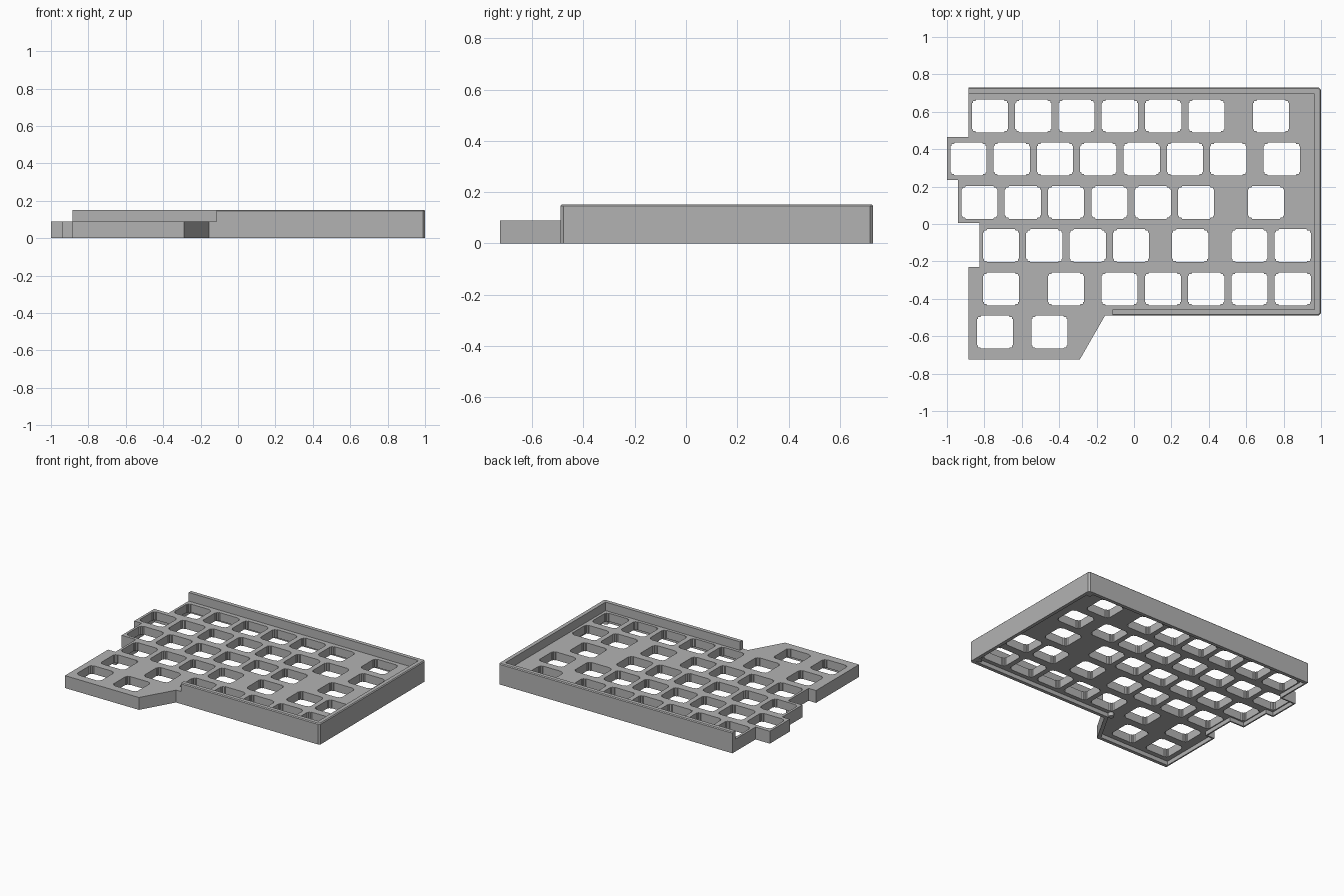
import bpy, bmesh, math

if "Cube" in bpy.data.objects:
    bpy.data.objects.remove(bpy.data.objects["Cube"])

grey = bpy.data.materials.new("case_grey")
grey.diffuse_color = (0.45, 0.45, 0.45, 1)
grey.use_nodes = True
grey.node_tree.nodes["Principled BSDF"].inputs["Base Color"].default_value = grey.diffuse_color


def add_prisms(bm, loop, z0, z1):
    """Extrude a closed outline between two heights."""
    face = bm.faces.new([bm.verts.new((x, y, z0)) for x, y in loop])
    new = bmesh.ops.extrude_face_region(bm, geom=[face])["geom"]
    for v in new:
        if isinstance(v, bmesh.types.BMVert):
            v.co.z = z1


def make_object(name, bm):
    bmesh.ops.recalc_face_normals(bm, faces=bm.faces[:])
    mesh = bpy.data.meshes.new(name)
    bm.to_mesh(mesh)
    bm.free()
    mesh.materials.append(grey)
    obj = bpy.data.objects.new(name, mesh)
    bpy.context.collection.objects.link(obj)
    return obj


def cut(target, cutter):
    mod = target.modifiers.new("cut", "BOOLEAN")
    mod.operation = "DIFFERENCE"
    mod.solver = "EXACT"
    mod.object = cutter
    bpy.context.view_layer.objects.active = target
    bpy.ops.object.modifier_apply(modifier=mod.name)
    bpy.data.objects.remove(cutter)


# Staggered plate outline; l is the inset on left edges, m elsewhere
def outline(l, m):
    c = 0.012
    return [(-.885 + l, .73 - m), (1 - m - c, .73 - m), (1 - m, .73 - m - c),
            (1 - m, -.49 + m + c), (1 - m - c, -.49 + m),
            (-.155 - m * .58, -.49 + m), (-.29 - m * .58, -.725 + m),
            (-.885 + l, -.725 + m), (-.885 + l, -.23 - l), (-.825 + l, -.23 - l),
            (-.825 + l, .005 + l), (-.94 + l, .005 + l), (-.94 + l, .235 + l),
            (-1 + l, .235 + l), (-1 + l, .465 - l), (-.885 + l, .465 - l)]


PLATE_TOP, RECESS, WALL_TOP = 0.09, 0.03, 0.152

# Plate body
bm = bmesh.new()
add_prisms(bm, outline(0, 0), 0, PLATE_TOP)
plate = make_object("switch_plate", bm)

# Shallow recess on the underside
bm = bmesh.new()
add_prisms(bm, outline(.01, .025), -0.05, RECESS)
cut(plate, make_object("recess_cutter", bm))

# Key openings: row centre height, then key centres
P = 0.2315
rows = [
    (.577, [-.770 + P * i for i in range(6)] + [.733]),
    (.347, [-.885 + P * i for i in range(7)] + [.790]),
    (.115, [-.826 + P * i for i in range(6)] + [.706]),
    (-.116, [-.711 + P * i for i in range(4)] + [.300, .618, .849]),
    (-.347, [-.711, -.364] + [-.077 + P * i for i in range(5)]),
    (-.578, [-.743, -.452]),
]
corner = [(.097, .068), (.091, .072), (.091, .081), (.078, .081), (.074, .088)]
opening = (corner + [(-x, y) for x, y in reversed(corner)]
           + [(-x, -y) for x, y in corner] + [(x, -y) for x, y in reversed(corner)])
bm = bmesh.new()
for cy, centres in rows:
    for cx in centres:
        add_prisms(bm, [(cx + x, cy + y) for x, y in opening], -0.05, 0.2)
cut(plate, make_object("key_cutter", bm))

# Raised rim along the back, right and front
c, t = 0.012, 0.034
rim = [(-.885, .73), (1 - c, .73), (1, .73 - c), (1, -.49 + c), (1 - c, -.49),
       (-.115, -.49), (-.115, -.49 + t), (1 - t, -.49 + t),
       (1 - t, .73 - t), (-.885, .73 - t)]
bm = bmesh.new()
add_prisms(bm, rim, PLATE_TOP, WALL_TOP)
top_edges = [e for e in bm.edges if all(v.co.z > .15 for v in e.verts)
             and all(v.co.x > .98 or v.co.y > .72 or v.co.y < -.48 for v in e.verts)
             and e.calc_length() > 1e-4]
bmesh.ops.bevel(bm, geom=top_edges, offset=0.006, segments=1, affect="EDGES")
make_object("raised_rim", bm)

# Corner posts under the plate
for i, (x, y) in enumerate([(.957, .687), (.957, -.447), (-.185, -.455)]):
    bm = bmesh.new()
    ring = [(x + .02 * math.cos(a * math.pi / 8), y + .02 * math.sin(a * math.pi / 8))
            for a in range(16)]
    add_prisms(bm, ring, 0.004, RECESS + 0.005)
    make_object(f"corner_post_{i + 1}", bm)
